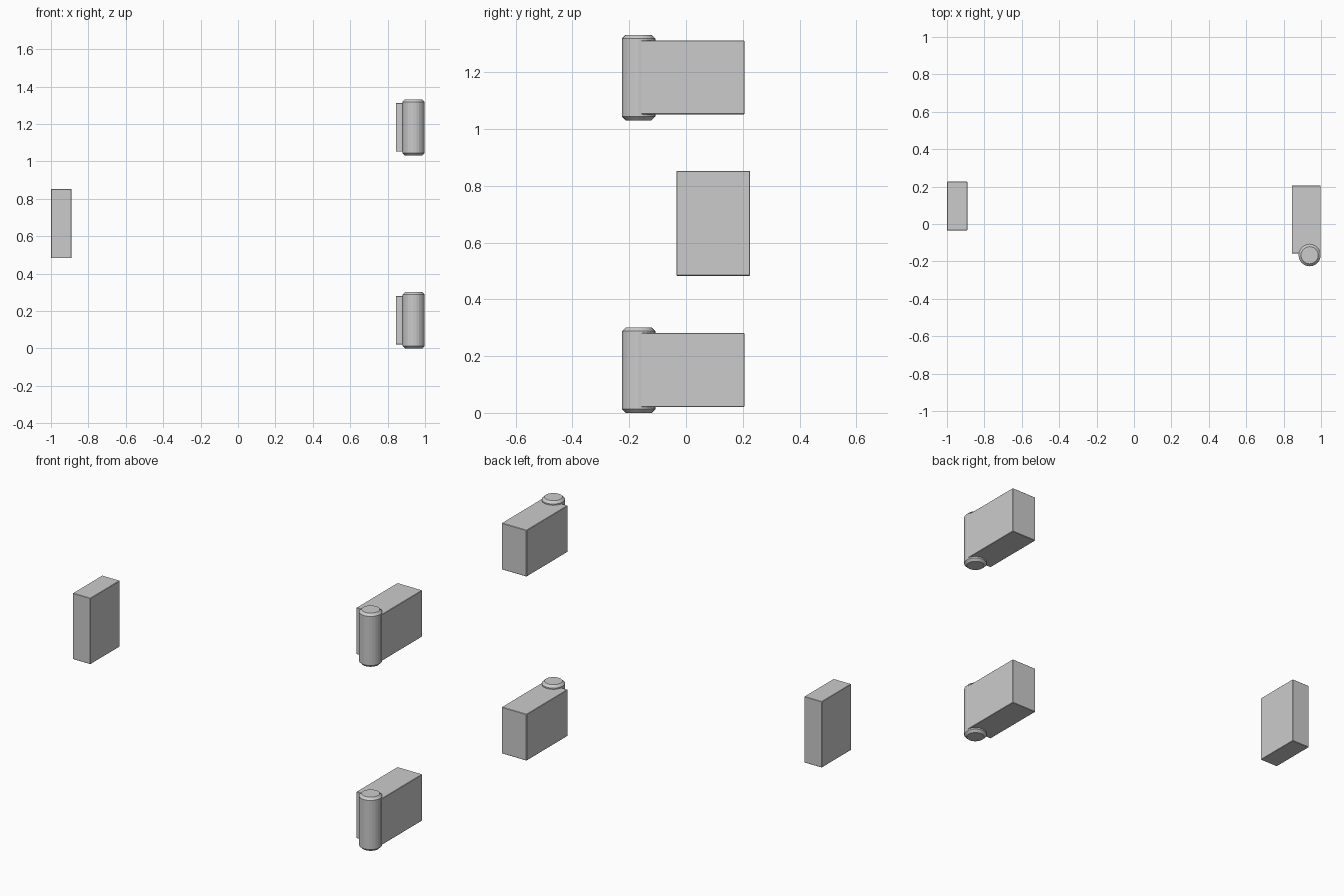
import bpy, bmesh
from math import pi

if "Cube" in bpy.data.objects:
    bpy.data.objects.remove(bpy.data.objects["Cube"])


def finish(bm, name, location):
    mesh = bpy.data.meshes.new(name)
    bm.to_mesh(mesh)
    bm.free()
    obj = bpy.data.objects.new(name, mesh)
    obj.location = location
    bpy.context.collection.objects.link(obj)
    return obj


def add_bevel(obj, width):
    mod = obj.modifiers.new("edge_bevel", 'BEVEL')
    mod.width = width
    mod.segments = 1
    mod.limit_method = 'ANGLE'
    mod.angle_limit = pi / 4


def box(name, low, high, bevel=0.002):
    bm = bmesh.new()
    bmesh.ops.create_cube(bm, size=1)
    bmesh.ops.scale(bm, vec=[b - a for a, b in zip(low, high)], verts=bm.verts)
    obj = finish(bm, name, [(a + b) / 2 for a, b in zip(low, high)])
    add_bevel(obj, bevel)
    return obj


def barrel(name, x, y, z0, z1, radius, bevel):
    bm = bmesh.new()
    bmesh.ops.create_cone(bm, cap_ends=True, segments=24, radius1=radius,
                          radius2=radius, depth=z1 - z0)
    obj = finish(bm, name, (x, y, (z0 + z1) / 2))
    add_bevel(obj, bevel)
    return obj


# Latch block on the left side
box("latch_block", (-1.0, -0.034, 0.483), (-0.891, 0.226, 0.853))

# Two matching hinges on the right side: leaf block plus chamfered barrel
for label, z in (("lower", 0.0), ("upper", 1.031)):
    box(label + "_hinge_leaf", (0.844, -0.158, z + 0.021), (0.998, 0.206, z + 0.281))
    barrel(label + "_hinge_barrel", 0.939, -0.167, z, z + 0.301, 0.059, 0.013)
